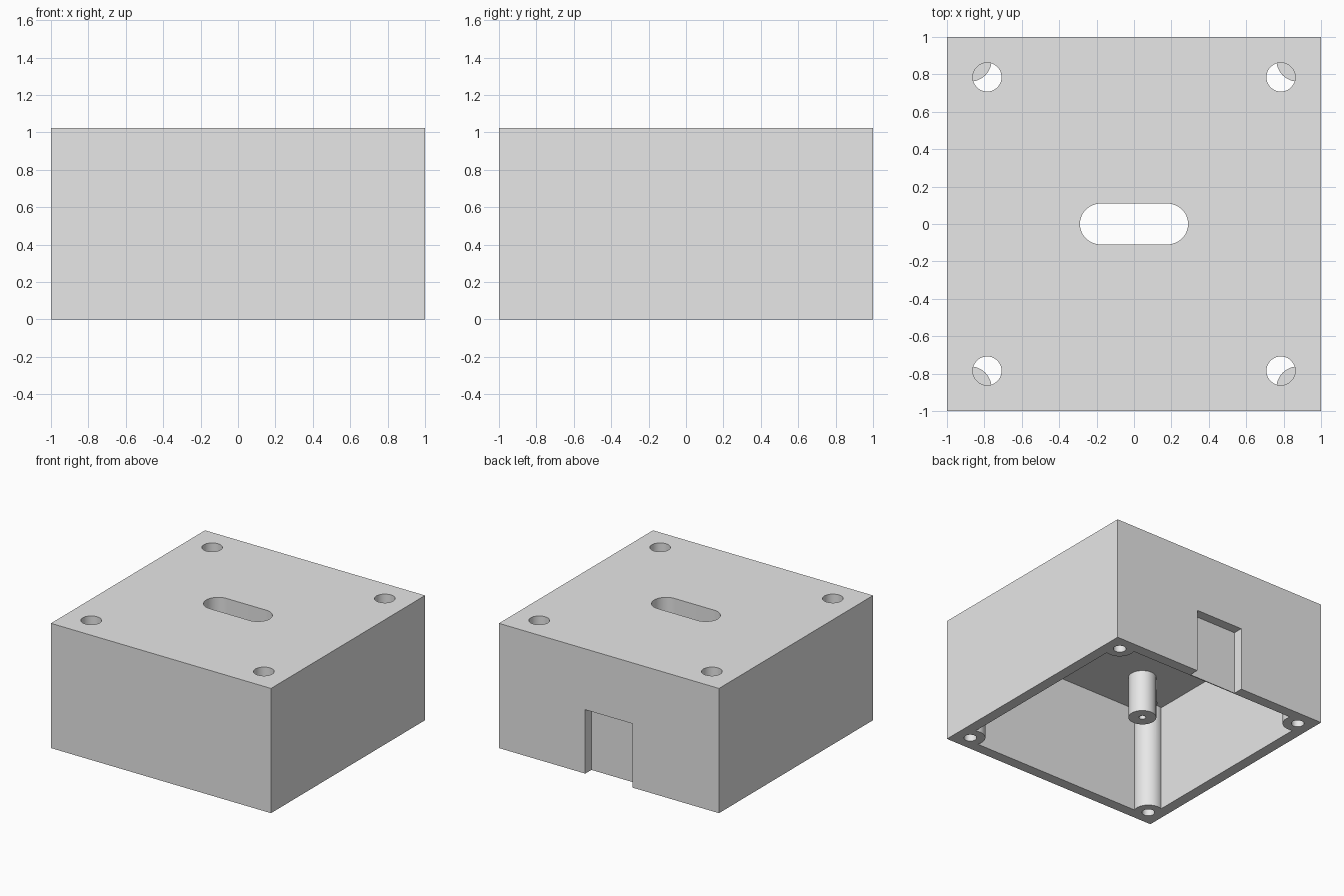
import bpy
import bmesh
from math import sin, cos, pi

# Remove the default object
if "Cube" in bpy.data.objects:
    bpy.data.objects.remove(bpy.data.objects["Cube"], do_unlink=True)

HEIGHT = 1.025
CEILING = 0.877
INNER = 0.912          # half width of the cavity
CORNERS = [(sx, sy) for sx in (-1, 1) for sy in (-1, 1)]


def prism(name, points, z0, z1):
    """Extrude a flat outline from z0 to z1."""
    bm = bmesh.new()
    face = bm.faces.new([bm.verts.new((x, y, z0)) for x, y in points])
    top = bmesh.ops.extrude_face_region(bm, geom=[face])
    moved = [v for v in top["geom"] if isinstance(v, bmesh.types.BMVert)]
    bmesh.ops.translate(bm, verts=moved, vec=(0, 0, z1 - z0))
    bmesh.ops.recalc_face_normals(bm, faces=bm.faces)
    mesh = bpy.data.meshes.new(name)
    bm.to_mesh(mesh)
    bm.free()
    obj = bpy.data.objects.new(name, mesh)
    bpy.context.collection.objects.link(obj)
    return obj


def rectangle(x0, x1, y0, y1):
    return [(x0, y0), (x1, y0), (x1, y1), (x0, y1)]


def circle(x, y, r, n=48):
    return [(x + r * cos(2 * pi * i / n), y + r * sin(2 * pi * i / n)) for i in range(n)]


def stadium(half, r, n=24):
    angles = [-pi / 2 + pi * i / n for i in range(n + 1)]
    right = [(half + r * cos(a), r * sin(a)) for a in angles]
    return right + [(-x, -y) for x, y in right]


def cut(target, cutter):
    """Subtract the cutter from the target and discard it."""
    cutter.hide_render = True
    mod = target.modifiers.new("cut", "BOOLEAN")
    mod.operation = "DIFFERENCE"
    mod.solver = "EXACT"
    mod.object = cutter
    bpy.context.view_layer.objects.active = target
    bpy.ops.object.modifier_apply(modifier=mod.name)
    bpy.data.objects.remove(cutter, do_unlink=True)


# Cavity shape, leaving room for corner posts and hanging standoffs
cavity = prism("cavity", rectangle(-INNER, INNER, -INNER, INNER), -0.1, CEILING)
for sx, sy in CORNERS:
    cut(cavity, prism("post", circle(sx * 0.875, sy * 0.875, 0.113), -0.3, 1.3))
    cut(cavity, prism("standoff", circle(sx * 0.51, sy * 0.51, 0.105), 0.53, 1.3))

# Open-bottomed enclosure
enclosure = prism("enclosure", rectangle(-1, 1, -1, 1), 0, HEIGHT)
cut(enclosure, cavity)

# Slot in the roof and shallow recess in the back wall
cut(enclosure, prism("slot", stadium(0.18, 0.109), 0.7, 1.3))
cut(enclosure, prism("recess", rectangle(-0.216, 0.216, 0.92, 1.2), -0.1, 0.525))

# Roof holes, post screw holes and standoff pilot holes
for sx, sy in CORNERS:
    cut(enclosure, prism("roof_hole", circle(sx * 0.785, sy * 0.785, 0.077), CEILING - 0.001, 1.3))
    cut(enclosure, prism("screw_hole", circle(sx * 0.875, sy * 0.875, 0.048), -0.1, 0.5))
    cut(enclosure, prism("pilot_hole", circle(sx * 0.51, sy * 0.51, 0.026, 24), 0.4, 0.8))

# Single grey material
grey = bpy.data.materials.new("light_grey")
grey.use_nodes = True
grey.diffuse_color = (0.8, 0.8, 0.8, 1)
grey.node_tree.nodes["Principled BSDF"].inputs["Base Color"].default_value = (0.8, 0.8, 0.8, 1)
enclosure.data.materials.clear()
enclosure.data.materials.append(grey)

# Smooth round walls, keep sharp edges
bpy.ops.object.select_all(action="DESELECT")
enclosure.select_set(True)
bpy.context.view_layer.objects.active = enclosure
bpy.ops.object.shade_smooth_by_angle()
